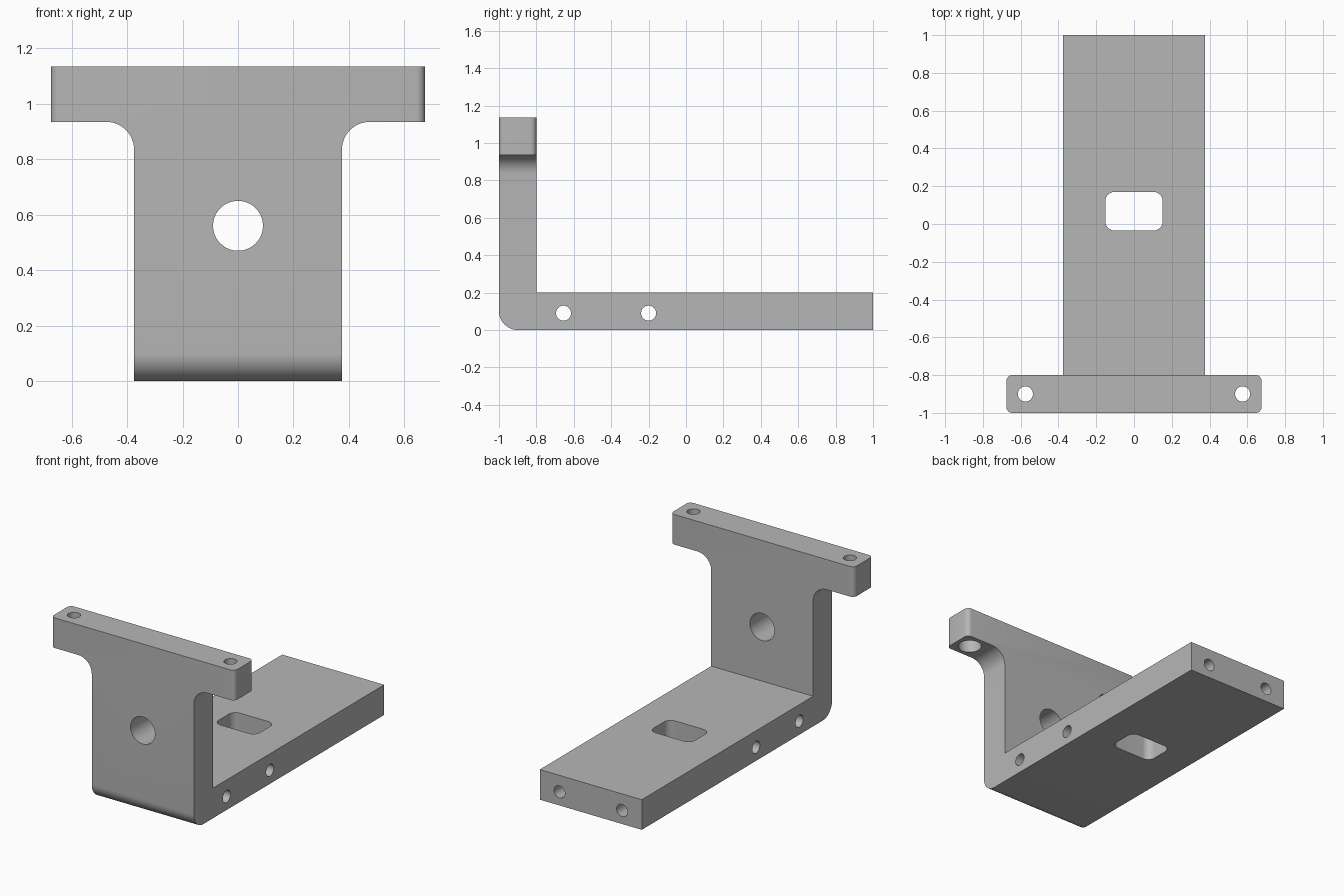
import bpy, bmesh, math
from mathutils import Vector

if "Cube" in bpy.data.objects:
    bpy.data.objects.remove(bpy.data.objects["Cube"])

grey = bpy.data.materials.new("plain grey")
grey.use_nodes = True
colour = (0.47, 0.47, 0.47, 1)
grey.diffuse_color = colour
grey.node_tree.nodes["Principled BSDF"].inputs["Base Color"].default_value = colour


def rounded(corners, steps=12):
    """Outline from (u, v, radius) corners, filleting where radius > 0."""
    out = []
    for i, (u, v, r) in enumerate(corners):
        p = Vector((u, v))
        if not r:
            out.append(p)
            continue
        a = (Vector(corners[i - 1][:2]) - p).normalized()
        b = (Vector(corners[(i + 1) % len(corners)][:2]) - p).normalized()
        # right-angled corners: the centre lies along both sides
        centre = p + (a + b) * r
        for k in range(steps + 1):
            t = k / steps * math.pi / 2
            out.append(centre - b * r * math.cos(t) - a * r * math.sin(t))
    return out


def prism(name, outline, axis, start, end):
    """Extrude a 2D outline along x, y or z."""
    place = {"x": lambda u, v, w: (w, u, v),
             "y": lambda u, v, w: (u, w, v),
             "z": lambda u, v, w: (u, v, w)}[axis]
    bm = bmesh.new()
    face = bm.faces.new([bm.verts.new(place(u, v, start)) for u, v in outline])
    ext = bmesh.ops.extrude_face_region(bm, geom=[face])
    verts = [g for g in ext["geom"] if isinstance(g, bmesh.types.BMVert)]
    bmesh.ops.translate(bm, verts=verts, vec=place(0, 0, end - start))
    bmesh.ops.recalc_face_normals(bm, faces=bm.faces)
    mesh = bpy.data.meshes.new(name)
    bm.to_mesh(mesh)
    bm.free()
    mesh.materials.append(grey)
    obj = bpy.data.objects.new(name, mesh)
    bpy.context.collection.objects.link(obj)
    return obj


def circle(u, v, r, n=40):
    return [(u + r * math.cos(2 * math.pi * k / n),
             v + r * math.sin(2 * math.pi * k / n)) for k in range(n)]


def combine(obj, tool, operation):
    mod = obj.modifiers.new(tool.name, "BOOLEAN")
    mod.operation, mod.solver, mod.object = operation, "EXACT", tool
    bpy.context.view_layer.objects.active = obj
    bpy.ops.object.modifier_apply(modifier=mod.name)
    bpy.data.objects.remove(tool)


# L-shaped side profile, bent at the lower front edge
bracket = prism("bracket", rounded([
    (-1, 0, 0.1), (1, 0, 0), (1, 0.2, 0), (-0.8, 0.2, 0),
    (-0.8, 1.135, 0), (-1, 1.135, 0)]), "x", -0.8, 0.8)

# T-shaped front profile with filleted ears
half = [(0.375, -0.2, 0), (0.375, 0.935, 0.1), (0.675, 0.935, 0), (0.675, 1.3, 0)]
tee = half + [(-u, v, r) for u, v, r in reversed(half)]
combine(bracket, prism("tee_profile", rounded(tee), "y", -1.2, 1.2), "INTERSECT")

# Rounded upright edges at the ear ends
bm = bmesh.new()
bm.from_mesh(bracket.data)
ends = [e for e in bm.edges
        if all(abs(v.co.x) > 0.67 for v in e.verts)
        and abs(e.verts[0].co.z - e.verts[1].co.z) > 0.1]
bmesh.ops.bevel(bm, geom=ends, offset=0.03, segments=6, profile=0.5, affect="EDGES")
bm.to_mesh(bracket.data)
bm.free()

# Large hole in the upright and rounded slot in the base
combine(bracket, prism("upright_hole", circle(0, 0.56, 0.09, 64), "y", -1.1, -0.7), "DIFFERENCE")
slot = [(-0.152, -0.035, 0.05), (0.152, -0.035, 0.05), (0.152, 0.17, 0.05), (-0.152, 0.17, 0.05)]
combine(bracket, prism("slot", rounded(slot), "z", -0.1, 0.3), "DIFFERENCE")

# Cross holes through the base
for y in (-0.655, -0.2):
    combine(bracket, prism("cross_hole", circle(y, 0.09, 0.04), "x", -0.5, 0.5), "DIFFERENCE")

# Blind holes in the rear end, and counterbored holes in the ears
for side in (-1, 1):
    combine(bracket, prism("rear_hole", circle(side * 0.23, 0.09, 0.04), "y", 0.6, 1.1), "DIFFERENCE")
    combine(bracket, prism("ear_hole", circle(side * 0.575, -0.9, 0.04), "z", 0.8, 1.3), "DIFFERENCE")
    combine(bracket, prism("counterbore", circle(side * 0.575, -0.9, 0.072), "z", 0.8, 1.035), "DIFFERENCE")

bpy.ops.object.select_all(action="DESELECT")
bracket.select_set(True)
bpy.context.view_layer.objects.active = bracket
bpy.ops.object.shade_smooth_by_angle(angle=math.radians(30))
